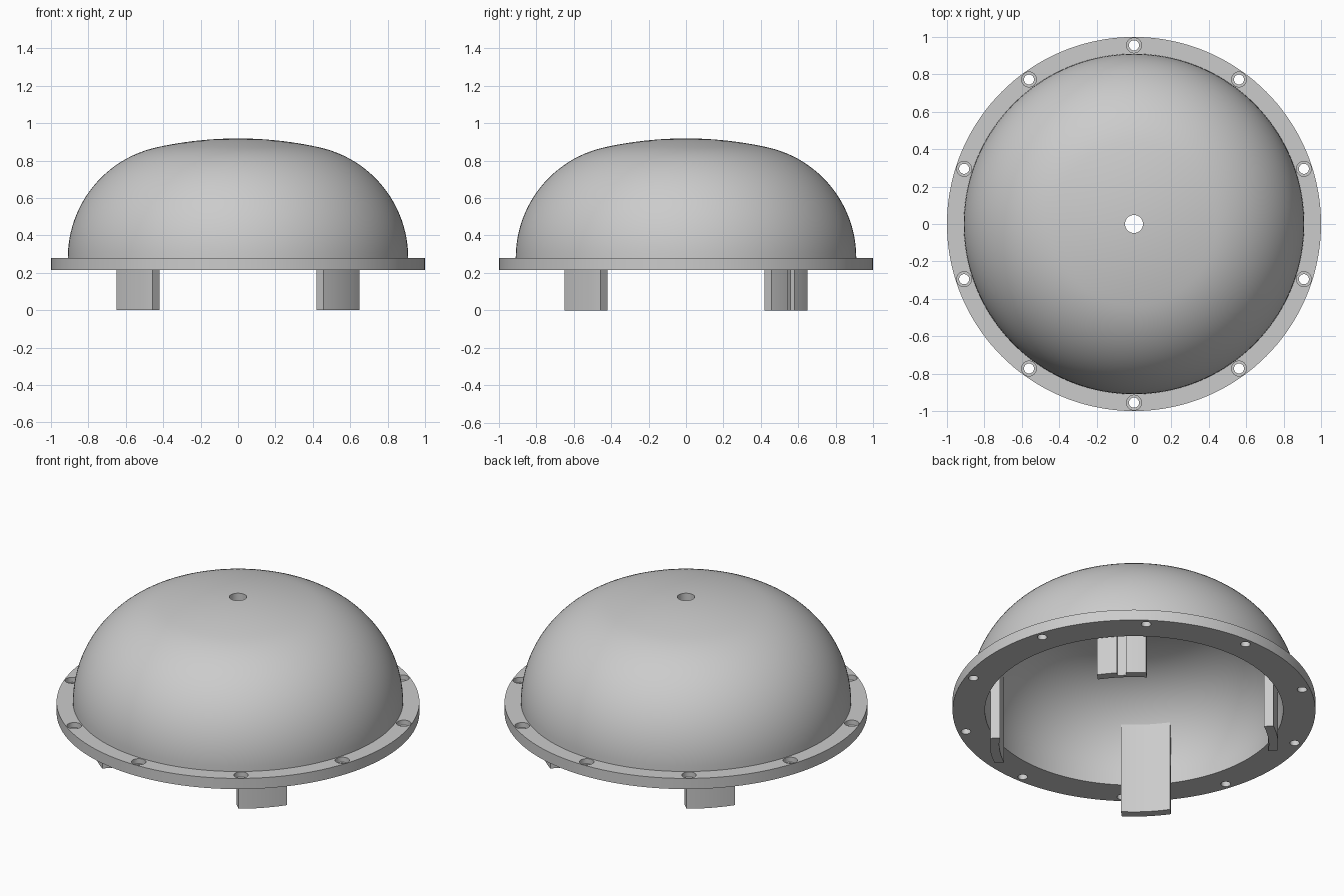
import bpy, bmesh, math
from mathutils import Matrix

if "Cube" in bpy.data.objects:
    bpy.data.objects.remove(bpy.data.objects["Cube"], do_unlink=True)

grey = bpy.data.materials.new("plain grey")
grey.use_nodes = True
colour = (0.6, 0.6, 0.6, 1)
grey.diffuse_color = colour
grey.node_tree.nodes["Principled BSDF"].inputs["Base Color"].default_value = colour

RIM_LOW, RIM_TOP = 0.215, 0.28


def make_object(name, bm):
    bmesh.ops.recalc_face_normals(bm, faces=bm.faces)
    mesh = bpy.data.meshes.new(name)
    bm.to_mesh(mesh)
    bm.free()
    mesh.materials.append(grey)
    obj = bpy.data.objects.new(name, mesh)
    bpy.context.collection.objects.link(obj)
    return obj


def smooth(obj):
    bpy.ops.object.select_all(action='DESELECT')
    obj.select_set(True)
    bpy.context.view_layer.objects.active = obj
    bpy.ops.object.shade_smooth_by_angle(angle=math.radians(30))


def dome_curve(offset, hole, steps=24):
    """Round shoulder then a flatter crown, from the rim up to the centre hole."""
    centre, radius = 0.305, 0.605 - offset
    lean = math.radians(77.5)
    pts = []
    for i in range(steps + 1):
        a = lean * i / steps
        pts.append((centre + radius * math.cos(a), RIM_TOP + radius * math.sin(a)))
    join_r, join_z = pts[-1]
    crown = join_r / math.cos(lean)
    base = join_z - crown * math.sin(lean)
    for i in range(1, 11):
        r = join_r + (hole - join_r) * i / 10
        pts.append((r, base + math.sqrt(crown ** 2 - r ** 2)))
    return pts


# Hollow dome with its flange, turned as one closed profile
outer = dome_curve(0, 0.048)
inner = dome_curve(0.088, 0.048)
profile = [(0.822, RIM_LOW), (1, RIM_LOW), (1, RIM_TOP)] + outer + inner[::-1]
bm = bmesh.new()
verts = [bm.verts.new((r, 0, z)) for r, z in profile]
edges = [bm.edges.new((verts[i - 1], verts[i])) for i in range(len(verts))]
bmesh.ops.spin(bm, geom=verts + edges, cent=(0, 0, 0), axis=(0, 0, 1),
               angle=math.tau, steps=144, use_merge=True)
bmesh.ops.remove_doubles(bm, verts=bm.verts, dist=0.0001)
dome = make_object("dome_and_flange", bm)


def cut_holes(name, radius, low, high):
    """Cut a ring of ten round holes through the flange."""
    bm = bmesh.new()
    for k in range(10):
        a = math.pi / 2 + math.tau * k / 10
        place = Matrix.Translation((0.955 * math.cos(a), 0.955 * math.sin(a), (low + high) / 2))
        bmesh.ops.create_cone(bm, cap_ends=True, segments=32, radius1=radius,
                              radius2=radius, depth=high - low, matrix=place)
    cutter = make_object(name, bm)
    cutter.hide_render = True
    mod = dome.modifiers.new(name, 'BOOLEAN')
    mod.operation = 'DIFFERENCE'
    mod.solver = 'EXACT'
    mod.object = cutter
    bpy.context.view_layer.objects.active = dome
    bpy.ops.object.modifier_apply(modifier=mod.name)
    bpy.data.objects.remove(cutter, do_unlink=True)


cut_holes("screw_holes", 0.027, 0.1, 0.4)
cut_holes("screw_recesses", 0.04, 0.25, 0.4)
smooth(dome)


def leg(name, angle, grooved=False):
    """Curved tab that hangs from inside the dome wall."""
    half, groove, deep = 0.136, 0.025, 0.03

    def arc(radius, start, end, n=8):
        ts = [start + (end - start) * i / n for i in range(n + 1)]
        return [(math.sqrt(radius ** 2 - t * t), t) for t in ts]

    R, r = 0.795, 0.743
    if grooved:
        outline = arc(R, -half, -groove) + arc(R - deep, -groove, groove, 2) + arc(R, groove, half)
    else:
        outline = arc(R, -half, half, 16)
    outline += arc(r, half, -half, 16)
    bm = bmesh.new()
    face = bm.faces.new([bm.verts.new((x, y, 0)) for x, y in outline])
    new = bmesh.ops.extrude_face_region(bm, geom=[face])["geom"]
    top = [v for v in new if isinstance(v, bmesh.types.BMVert)]
    bmesh.ops.translate(bm, verts=top, vec=(0, 0, 0.6))
    bmesh.ops.rotate(bm, verts=bm.verts, cent=(0, 0, 0),
                     matrix=Matrix.Rotation(math.radians(angle), 3, 'Z'))
    smooth(make_object(name, bm))


# Four legs on the diagonals, one with a keying groove
leg("back_left_leg", 45, grooved=True)
leg("back_right_leg", 135)
leg("front_right_leg", 225)
leg("front_left_leg", 315)
